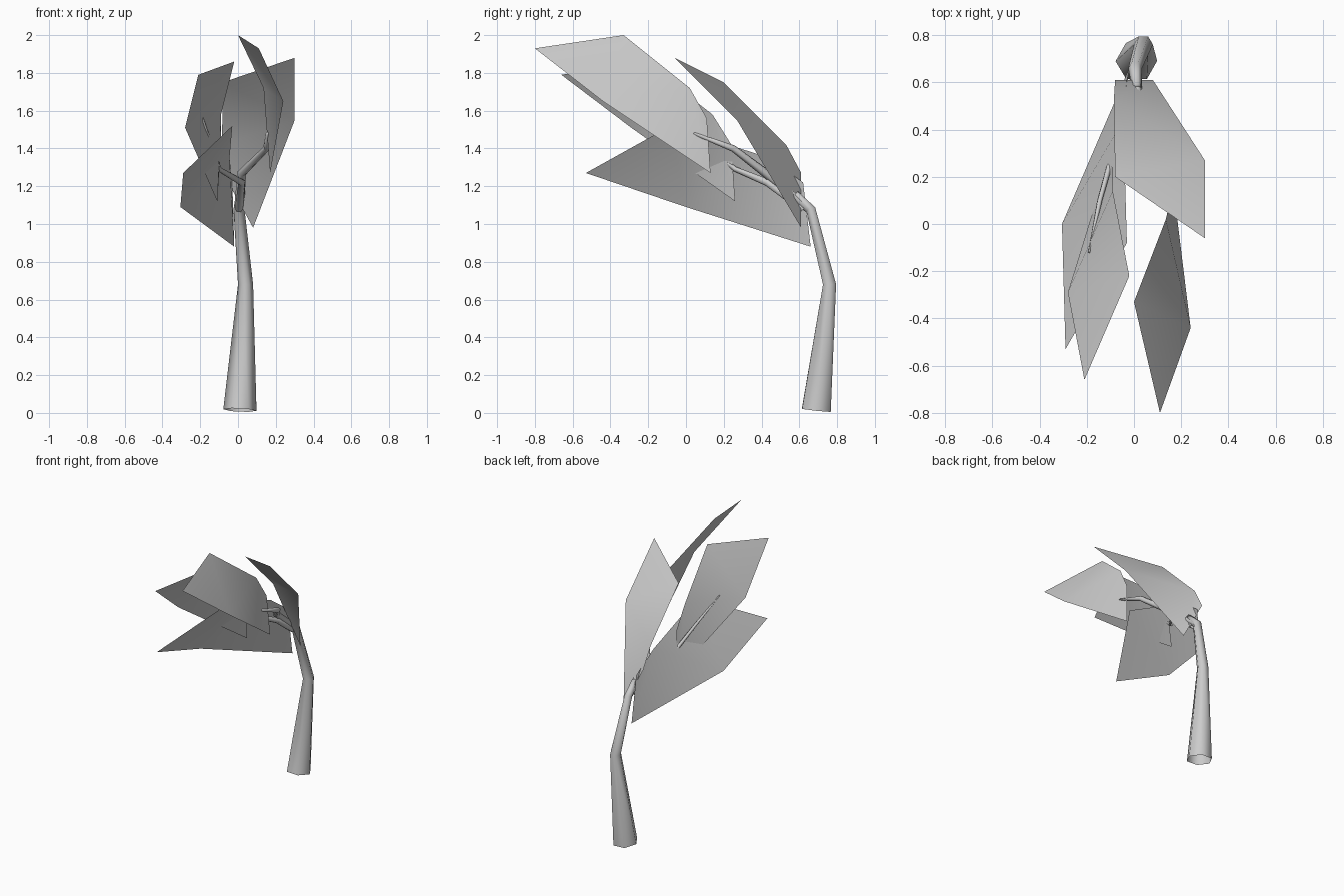
import bpy, bmesh, math
from mathutils import Vector

if "Cube" in bpy.data.objects:
    bpy.data.objects.remove(bpy.data.objects["Cube"])

grey = bpy.data.materials.new("plain_grey")
grey.use_nodes = True
grey.diffuse_color = (0.6, 0.6, 0.6, 1)
grey.node_tree.nodes["Principled BSDF"].inputs["Base Color"].default_value = grey.diffuse_color


def finish(name, bm):
    for face in bm.faces:
        face.smooth = True
    mesh = bpy.data.meshes.new(name)
    bm.to_mesh(mesh)
    bm.free()
    mesh.materials.append(grey)
    obj = bpy.data.objects.new(name, mesh)
    bpy.context.collection.objects.link(obj)
    return obj


def tube(name, path, radii, sides=6):
    """Tapered tube swept along a path, open at the start and closed at the tip."""
    bm = bmesh.new()
    pts = [Vector(p) for p in path]
    rings = []
    for i, (p, r) in enumerate(zip(pts, radii)):
        along = (pts[min(i + 1, len(pts) - 1)] - pts[max(i - 1, 0)]).normalized()
        side = along.cross(Vector((0, 1, 0.2))).normalized()
        up = side.cross(along)
        ring = []
        for k in range(sides):
            a = math.tau * k / sides
            ring.append(bm.verts.new(p + r * (math.cos(a) * side + math.sin(a) * up)))
        rings.append(ring)
    for lower, upper in zip(rings, rings[1:]):
        for k in range(sides):
            n = (k + 1) % sides
            bm.faces.new((lower[k], lower[n], upper[n], upper[k]))
    bm.faces.new(rings[-1])
    bmesh.ops.recalc_face_normals(bm, faces=bm.faces)
    return finish(name, bm)


def leaf(name, long_edge, short_edge):
    """Thin folded leaf: two quads strung between its long and short edges."""
    bm = bmesh.new()
    a = [bm.verts.new(p) for p in long_edge]
    b = [bm.verts.new(p) for p in short_edge]
    for i in range(2):
        bm.faces.new((a[i], a[i + 1], b[i + 1], b[i]))
    return finish(name, bm)


# Main stem with a wide foot
tube("stem",
     [(0.01, 0.69, 0.015), (0.04, 0.76, 0.68), (0.005, 0.66, 1.08), (0.01, 0.58, 1.16)],
     [0.088, 0.04, 0.029, 0.02])

# Forked branches
tube("left_branch",
     [(0.005, 0.65, 1.08), (0.02, 0.42, 1.27), (0.15, 0.25, 1.4), (0.155, 0.04, 1.48)],
     [0.026, 0.024, 0.018, 0.008])
tube("right_branch",
     [(0.005, 0.62, 1.08), (0.02, 0.43, 1.22), (-0.1, 0.26, 1.29),
      (-0.145, 0.1, 1.42), (-0.19, -0.12, 1.57)],
     [0.022, 0.02, 0.014, 0.011, 0.004])

# Leaves, each edge running from base to tip
leaf("upper_left_leaf",
     [(0.17, 0.13, 1.27), (0.24, -0.44, 1.65), (0.11, -0.8, 1.93)],
     [(0.155, 0.11, 1.56), (0.135, 0.02, 1.72), (0.0, -0.33, 2.0)])
leaf("rear_left_leaf",
     [(0.08, 0.61, 0.98), (0.3, 0.27, 1.55), (0.3, -0.06, 1.88)],
     [(-0.08, 0.61, 1.27), (-0.085, 0.53, 1.42), (-0.08, 0.2, 1.75)])
leaf("upper_right_leaf",
     [(-0.11, 0.26, 1.12), (-0.28, -0.29, 1.51), (-0.21, -0.66, 1.79)],
     [(-0.09, 0.24, 1.42), (-0.09, 0.14, 1.58), (-0.02, -0.22, 1.86)])
leaf("lower_right_leaf",
     [(-0.02, 0.66, 0.88), (-0.305, 0.0, 1.09), (-0.29, -0.53, 1.27)],
     [(-0.03, 0.62, 1.22), (-0.045, 0.44, 1.35), (-0.03, -0.08, 1.52)])
